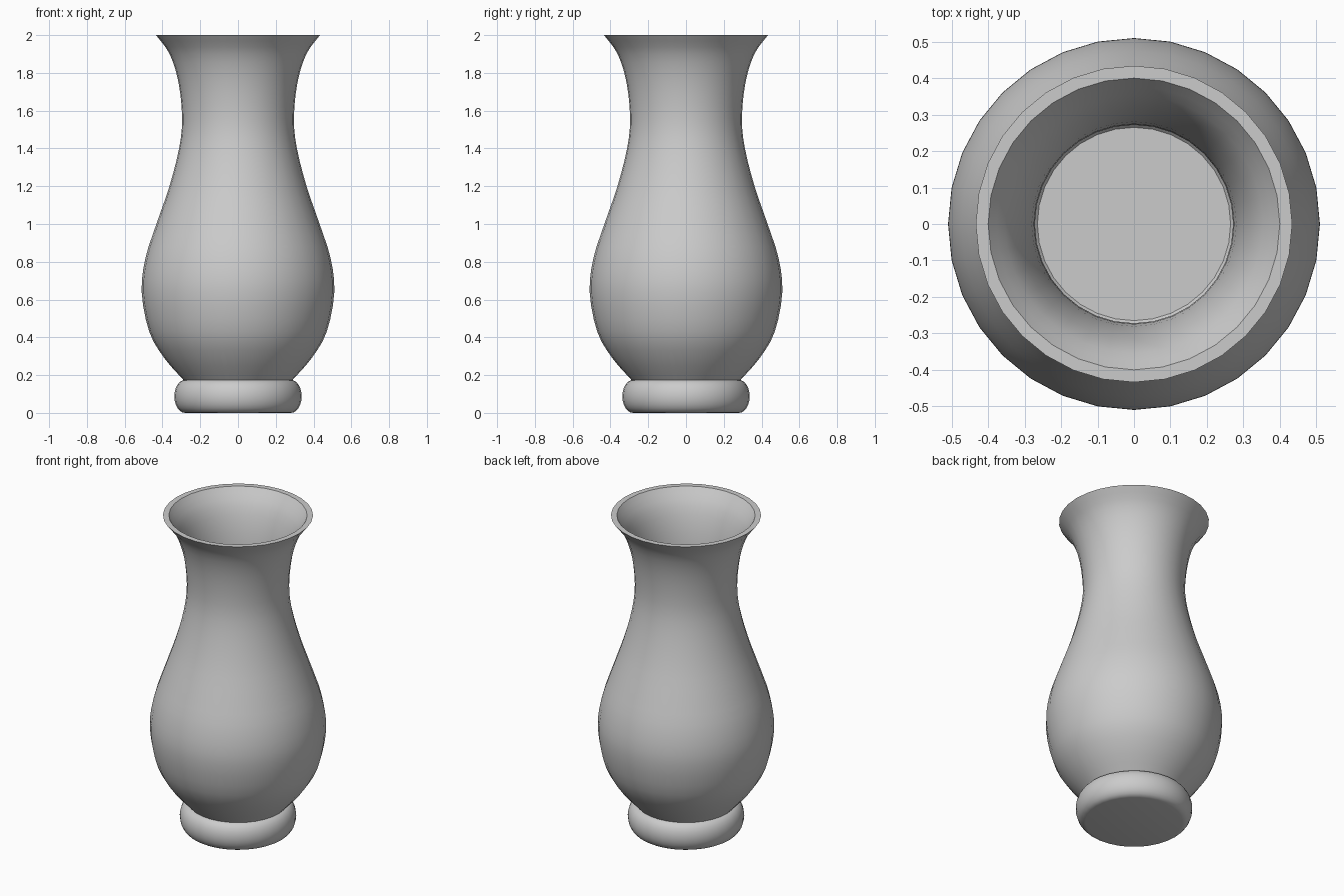
import bpy, bmesh, math
from mathutils import Vector

if "Cube" in bpy.data.objects:
    bpy.data.objects.remove(bpy.data.objects["Cube"], do_unlink=True)

SEGMENTS = 32

clay = bpy.data.materials.new("grey_clay")
clay.use_nodes = True
grey = (0.6, 0.6, 0.6, 1)
clay.diffuse_color = grey
clay.node_tree.nodes["Principled BSDF"].inputs["Base Color"].default_value = grey


def smooth_curve(points, steps):
    """Pass a smooth curve through (radius, height) points."""
    pts = [Vector(p) for p in points]
    pts = [2 * pts[0] - pts[1]] + pts + [2 * pts[-1] - pts[-2]]
    out = []
    for a, b, c, d in zip(pts, pts[1:], pts[2:], pts[3:]):
        for i in range(steps):
            t = i / steps
            out.append(0.5 * (2 * b + (c - a) * t + (2 * a - 5 * b + 4 * c - d) * t ** 2
                              + (3 * b - a - 3 * c + d) * t ** 3))
    return [tuple(p) for p in out] + [tuple(pts[-2])]


def lathe(name, profile):
    """Turn a profile around the vertical axis."""
    bm = bmesh.new()
    verts = [bm.verts.new((r, 0, z)) for r, z in profile]
    edges = [bm.edges.new(pair) for pair in zip(verts, verts[1:])]
    bmesh.ops.spin(bm, geom=verts + edges, cent=(0, 0, 0), axis=(0, 0, 1),
                   angle=math.tau, steps=SEGMENTS, use_duplicate=False)
    bmesh.ops.remove_doubles(bm, verts=bm.verts, dist=0.0005)
    bmesh.ops.recalc_face_normals(bm, faces=bm.faces)
    mesh = bpy.data.meshes.new(name)
    bm.to_mesh(mesh)
    bm.free()
    mesh.materials.append(clay)
    obj = bpy.data.objects.new(name, mesh)
    bpy.context.collection.objects.link(obj)
    bpy.ops.object.select_all(action="DESELECT")
    obj.select_set(True)
    bpy.context.view_layer.objects.active = obj
    bpy.ops.object.shade_smooth_by_angle(angle=math.radians(35))
    return obj


# Hollow body: outer wall, flat rim, inner wall, flat floor
outer = smooth_curve([(0.285, 0.17), (0.39, 0.29), (0.47, 0.43), (0.51, 0.64), (0.49, 0.82),
                      (0.432, 1.0), (0.363, 1.2), (0.312, 1.4), (0.296, 1.56),
                      (0.315, 1.75), (0.362, 1.9), (0.434, 2.0)], 3)
inner = smooth_curve([(0.4, 2.0), (0.334, 1.9), (0.29, 1.75), (0.272, 1.56), (0.288, 1.4),
                      (0.34, 1.2), (0.409, 1.0), (0.465, 0.82), (0.485, 0.64),
                      (0.447, 0.44), (0.37, 0.31), (0.265, 0.19)], 3)
lathe("vase_body", [(0, 0.17)] + outer + inner + [(0, 0.19)])

# Rounded foot ring with flat top and underside
half = 0.0875
bulge = [(0.28 + 0.057 * math.cos(a), half + half * math.sin(a))
         for a in (math.radians(-90 + 15 * i) for i in range(13))]
lathe("foot", [(0, 0)] + bulge + [(0, 2 * half)])
